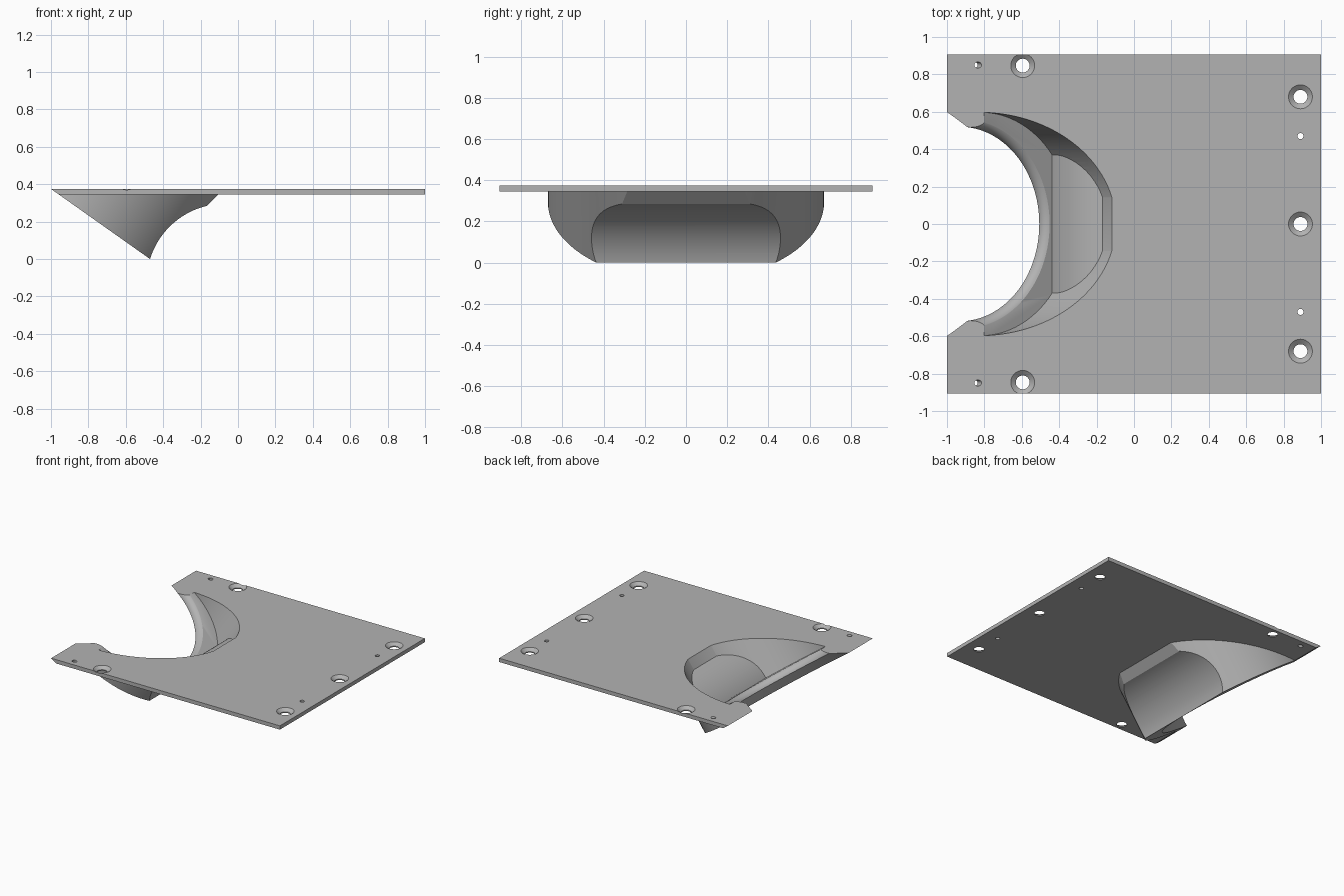
import bpy, bmesh
from math import cos, sin, pi, radians, atan2
from mathutils import Matrix, Vector

cube = bpy.data.objects.get("Cube")
if cube:
    bpy.data.objects.remove(cube)

TOP, UNDER, HALF_Y = 0.375, 0.345, 0.905
SLOPE = atan2(0.375, 0.53)                      # tilt of the mouth plane
DOWN = Vector((cos(SLOPE), 0, -sin(SLOPE)))     # down along the mouth plane
AXIS = Vector((sin(SLOPE), 0, cos(SLOPE)))      # into the scoop
EDGE = Vector((-1, 0, TOP))                     # upper edge of the mouth plane


def add_object(name, bm):
    bmesh.ops.recalc_face_normals(bm, faces=bm.faces)
    mesh = bpy.data.meshes.new(name)
    bm.to_mesh(mesh)
    bm.free()
    obj = bpy.data.objects.new(name, mesh)
    bpy.context.collection.objects.link(obj)
    return obj


def prism(name, profile, half_width):
    """Extrude an x-z outline along y."""
    bm = bmesh.new()
    face = bm.faces.new([bm.verts.new((x, -half_width, z)) for x, z in profile])
    ext = bmesh.ops.extrude_face_region(bm, geom=[face])["geom"]
    verts = [v for v in ext if isinstance(v, bmesh.types.BMVert)]
    bmesh.ops.translate(bm, verts=verts, vec=(0, 2 * half_width, 0))
    return add_object(name, bm)


def lathe(name, profile, origin, tilted=False, sides=32):
    """Revolve (radius, height) rings, upright or about the scoop axis."""
    bm = bmesh.new()
    rings = []
    for r, h in profile:
        rings.append([bm.verts.new((r * cos(2 * pi * i / sides), r * sin(2 * pi * i / sides), h))
                      for i in range(sides)])
    for a, b in zip(rings, rings[1:]):
        for i in range(sides):
            j = (i + 1) % sides
            bm.faces.new((a[i], a[j], b[j], b[i]))
    bm.faces.new(rings[0])
    bm.faces.new(rings[-1])
    turn = Matrix.Identity(4)
    if tilted:
        turn = Matrix((DOWN, (0, 1, 0), AXIS)).transposed().to_4x4()
    bm.transform(Matrix.Translation(origin) @ turn)
    return add_object(name, bm)


def combine(target, tool, operation):
    mod = target.modifiers.new("combine", "BOOLEAN")
    mod.operation, mod.object, mod.solver = operation, tool, "EXACT"
    bpy.context.view_layer.objects.active = target
    bpy.ops.object.modifier_apply(modifier=mod.name)
    bpy.data.objects.remove(tool)


def hump(radius, start, end, steps=32):
    """Arc of the concave underside, as x-z points."""
    angles = [radians(start + (end - start) * i / steps) for i in range(steps + 1)]
    return [(-0.069 + radius * cos(a), -0.124 + radius * sin(a)) for a in angles]


# Flat plate
mount = prism("scoop_mounting_plate",
              [(-1.1, UNDER), (1, UNDER), (1, TOP), (-1.1, TOP)], HALF_Y)

# Scoop body: tilted drum trimmed by the concave underside
center = EDGE + DOWN * 0.14
body = prism("scoop_body", [(-1.3, 0.36), (-1.3, -0.037)] + hump(0.42, 168, 103.2)
             + [(-0.107, UNDER), (-0.093, 0.36)], 0.8)
combine(body, lathe("drum", [(0.67, -0.2), (0.67, 1.2)], center, True, 128), "INTERSECT")
combine(mount, body, "UNION")

# Slanted mouth plane
ends = [EDGE - DOWN * 0.4, EDGE + DOWN * 1.0]
combine(mount, prism("mouth_cut", [(p.x, p.z) for p in ends] + [(-1.5, -0.4)], 1.2),
        "DIFFERENCE")

# Hollow inside, open through the plate
cavity = prism("cavity", [(-0.899, 0.445)] + hump(0.44, 147, 103)
               + [(-0.118, TOP), (-0.071, 0.445)], 0.8)
combine(cavity, lathe("inner_drum", [(0.597, -0.2), (0.597, 1.2)], center, True, 128),
        "INTERSECT")
combine(mount, cavity, "DIFFERENCE")

# Round mouth: chamfered outside, rounded inside
rounding = [(0.575 - 0.055 * cos(a), 0.063 + 0.055 * sin(a))
            for a in (i * pi / 16 for i in range(9))]
combine(mount, lathe("mouth_bore", [(0.65, -0.04)] + rounding, EDGE + DOWN * 0.04, True, 128),
        "DIFFERENCE")

# Countersunk screw holes
for x, y in [(-0.595, 0.847), (-0.595, -0.847), (0.89, 0.68), (0.89, 0), (0.89, -0.68)]:
    profile = [(0.037, -0.1), (0.037, -0.022), (0.064, 0), (0.064, 0.05)]
    combine(mount, lathe("screw_hole", profile, (x, y, TOP)), "DIFFERENCE")

# Small pin holes, the front pair tilted
for side in (1, -1):
    pin = [(0.016, -0.1), (0.016, 0.1)]
    combine(mount, lathe("pin_hole", pin, (0.89, 0.47 * side, 0.36)), "DIFFERENCE")
    combine(mount, lathe("tilted_pin_hole", pin, (-0.845, 0.85 * side, 0.36), True), "DIFFERENCE")

# Single grey finish
grey = bpy.data.materials.new("grey_plastic")
grey.use_nodes = True
color = (0.45, 0.45, 0.45, 1)
grey.diffuse_color = color
grey.node_tree.nodes["Principled BSDF"].inputs["Base Color"].default_value = color
mount.data.materials.clear()
mount.data.materials.append(grey)
for face in mount.data.polygons:
    face.material_index = 0

bpy.ops.object.select_all(action="DESELECT")
mount.select_set(True)
bpy.context.view_layer.objects.active = mount
bpy.ops.object.shade_smooth_by_angle(angle=radians(25))
